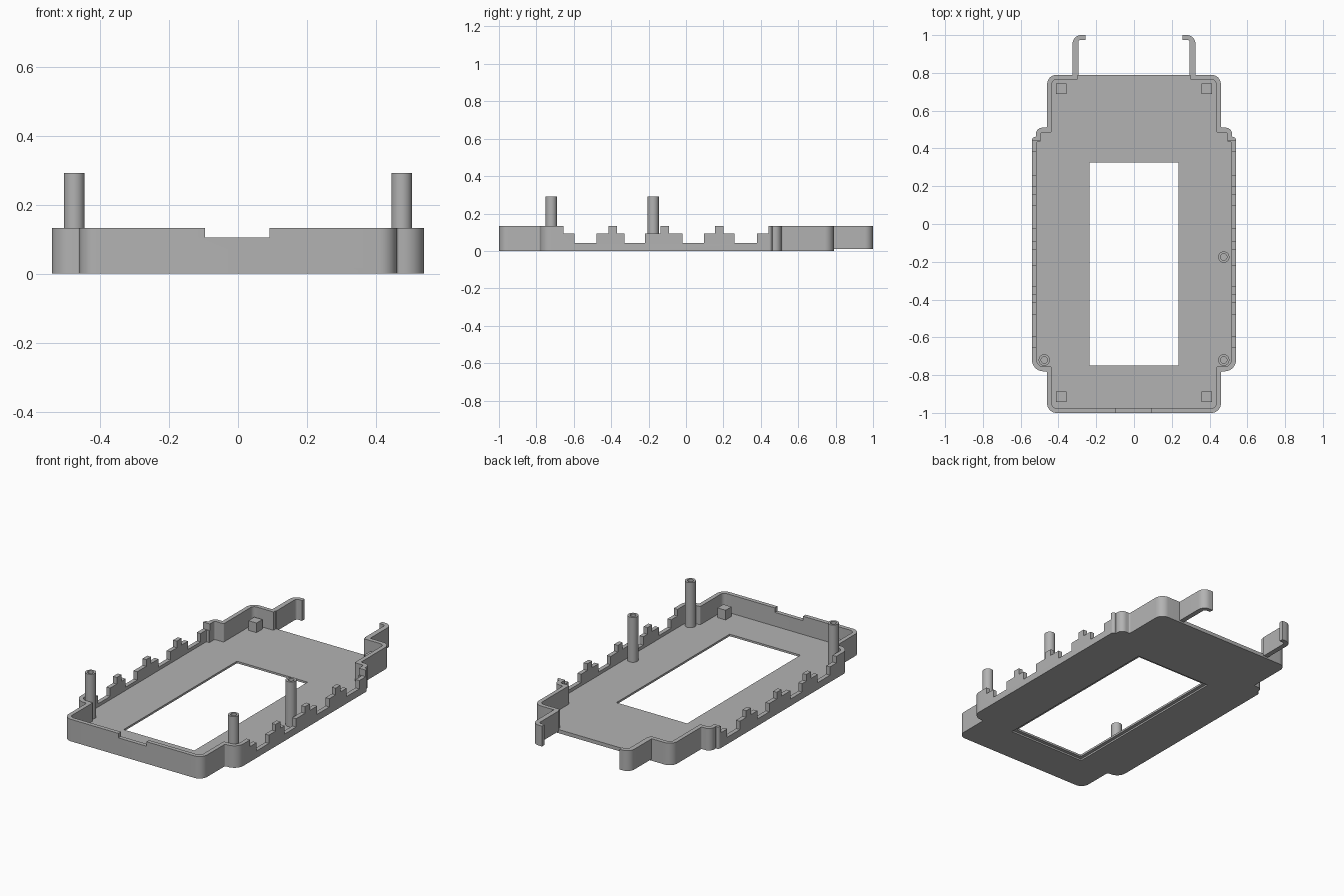
import bpy, bmesh, math
from mathutils import Vector

if "Cube" in bpy.data.objects:
    bpy.data.objects.remove(bpy.data.objects["Cube"])

grey = bpy.data.materials.new("plain grey")
grey.use_nodes = True
COLOUR = (0.45, 0.45, 0.45, 1)
grey.diffuse_color = COLOUR
grey.node_tree.nodes["Principled BSDF"].inputs["Base Color"].default_value = COLOUR

WALL, FLOOR, TOP = 0.025, 0.022, 0.132


def prism(name, points, low, high, along_x=False):
    """Extrude a flat outline along z, or a (y, z) outline along x."""
    bm = bmesh.new()
    place = (lambda p: (low, p[0], p[1])) if along_x else (lambda p: (p[0], p[1], low))
    face = bm.faces.new([bm.verts.new(place(p)) for p in points])
    new = bmesh.ops.extrude_face_region(bm, geom=[face])["geom"]
    step = Vector((high - low, 0, 0)) if along_x else Vector((0, 0, high - low))
    bmesh.ops.translate(bm, vec=step, verts=[v for v in new if isinstance(v, bmesh.types.BMVert)])
    bmesh.ops.recalc_face_normals(bm, faces=bm.faces)
    mesh = bpy.data.meshes.new(name)
    bm.to_mesh(mesh)
    bm.free()
    mesh.materials.append(grey)
    ob = bpy.data.objects.new(name, mesh)
    bpy.context.collection.objects.link(ob)
    return ob


def box(name, x0, x1, y0, y1, z0, z1):
    return prism(name, [(x0, y0), (x1, y0), (x1, y1), (x0, y1)], z0, z1)


def circle(x, y, r, n=32):
    return [(x + r * math.cos(math.tau * i / n), y + r * math.sin(math.tau * i / n)) for i in range(n)]


def rounded(corners, steps=8):
    """Round the right-angled corners given as (x, y, radius)."""
    out = []
    for i, (x, y, r) in enumerate(corners):
        p = Vector((x, y))
        if r <= 0:
            out.append(p)
            continue
        a = (Vector(corners[i - 1][:2]) - p).normalized() * r
        b = (Vector(corners[(i + 1) % len(corners)][:2]) - p).normalized() * r
        for k in range(steps + 1):
            t = math.pi / 2 * k / steps
            out.append(p + a + b - b * math.cos(t) - a * math.sin(t))
    return out


def inset(corners, t):
    out = []
    for i, (x, y, r) in enumerate(corners):
        p = Vector((x, y))
        d1 = (p - Vector(corners[i - 1][:2])).normalized()
        d2 = (Vector(corners[(i + 1) % len(corners)][:2]) - p).normalized()
        q = p - t * Vector((d1.y + d2.y, -d1.x - d2.x))
        convex = d1.cross(d2) > 0
        out.append((q.x, q.y, max(r - t, 0.004) if convex else r))
    return out


def cut(ob, cutter):
    mod = ob.modifiers.new("cut", "BOOLEAN")
    mod.operation, mod.solver, mod.object = "DIFFERENCE", "EXACT", cutter
    bpy.context.view_layer.objects.active = ob
    bpy.ops.object.modifier_apply(modifier=mod.name)
    bpy.data.objects.remove(cutter)


def smooth(ob):
    bpy.ops.object.select_all(action="DESELECT")
    ob.select_set(True)
    bpy.context.view_layer.objects.active = ob
    bpy.ops.object.shade_smooth_by_angle(angle=math.radians(30))


# Tray: stepped outline, hollowed from above
half = [(0.46, -1, 0.05), (0.46, -0.78, 0.008), (0.54, -0.78, 0.06), (0.54, 0.46, 0.015),
        (0.52, 0.46, 0.004), (0.52, 0.51, 0.035), (0.46, 0.51, 0.008), (0.46, 0.79, 0.05)]
outline = half + [(-x, y, r) for x, y, r in reversed(half)]
tray = prism("tray", rounded(outline), 0, TOP)
cut(tray, prism("cutter", rounded(inset(outline, WALL)), FLOOR, 0.3))

# Window, with a shallow recess underneath
cut(tray, box("cutter", -0.235, 0.235, -0.75, 0.325, -0.1, 0.1))
cut(tray, box("cutter", -0.255, 0.255, -0.77, 0.345, -0.1, 0.01))

# Front notch and open back
cut(tray, box("cutter", -0.095, 0.092, -1.1, -0.95, 0.105, 0.3))
cut(tray, box("cutter", -0.3, 0.3, 0.74, 0.9, FLOOR, 0.3))

# Stepped slots along both side walls
LOW, MID, HIGH = 0.042, 0.092, 0.15
steps = [(-0.655, MID), (-0.595, LOW), (-0.478, MID), (-0.415, HIGH), (-0.37, MID),
         (-0.33, LOW), (-0.22, MID), (-0.135, HIGH), (-0.09, MID), (-0.02, LOW),
         (0.095, MID), (0.155, HIGH), (0.2, MID), (0.26, LOW), (0.38, MID), (0.44, HIGH)]
profile, level = [(-0.655, 0.3)], HIGH
for y, z in steps:
    profile += [(y, level), (y, z)] if profile[1:] else [(y, z)]
    level = z
profile[-1] = (0.44, 0.3)
cut(tray, prism("cutter", profile, -0.7, 0.7, along_x=True))
smooth(tray)

# Hooked arms at the back
for side, s in (("left", 1), ("right", -1)):
    arm = [(0.325, 0.785, 0), (0.325, 1, 0.045), (0.257, 1, 0), (0.257, 0.975, 0),
           (0.295, 0.975, 0.015), (0.295, 0.785, 0)]
    smooth(prism(side + "_hook_arm", rounded([(s * x, y, r) for x, y, r in arm]), 0.01, TOP))

# Corner blocks
for side, s in (("left", 0.385), ("right", -0.385)):
    for end, y in (("front", -0.915), ("back", 0.715)):
        box(f"{end}_{side}_block", s - 0.027, s + 0.027, y - 0.028, y + 0.028, FLOOR - 0.005, 0.08)

# Hollow screw posts
for name, x, y in (("front_left_post", 0.475, -0.72), ("front_right_post", -0.475, -0.72),
                   ("middle_left_post", 0.475, -0.175)):
    post = prism(name, circle(x, y, 0.03), FLOOR - 0.005, 0.292)
    cut(post, prism("cutter", circle(x, y, 0.017), 0.17, 0.4))
    smooth(post)
